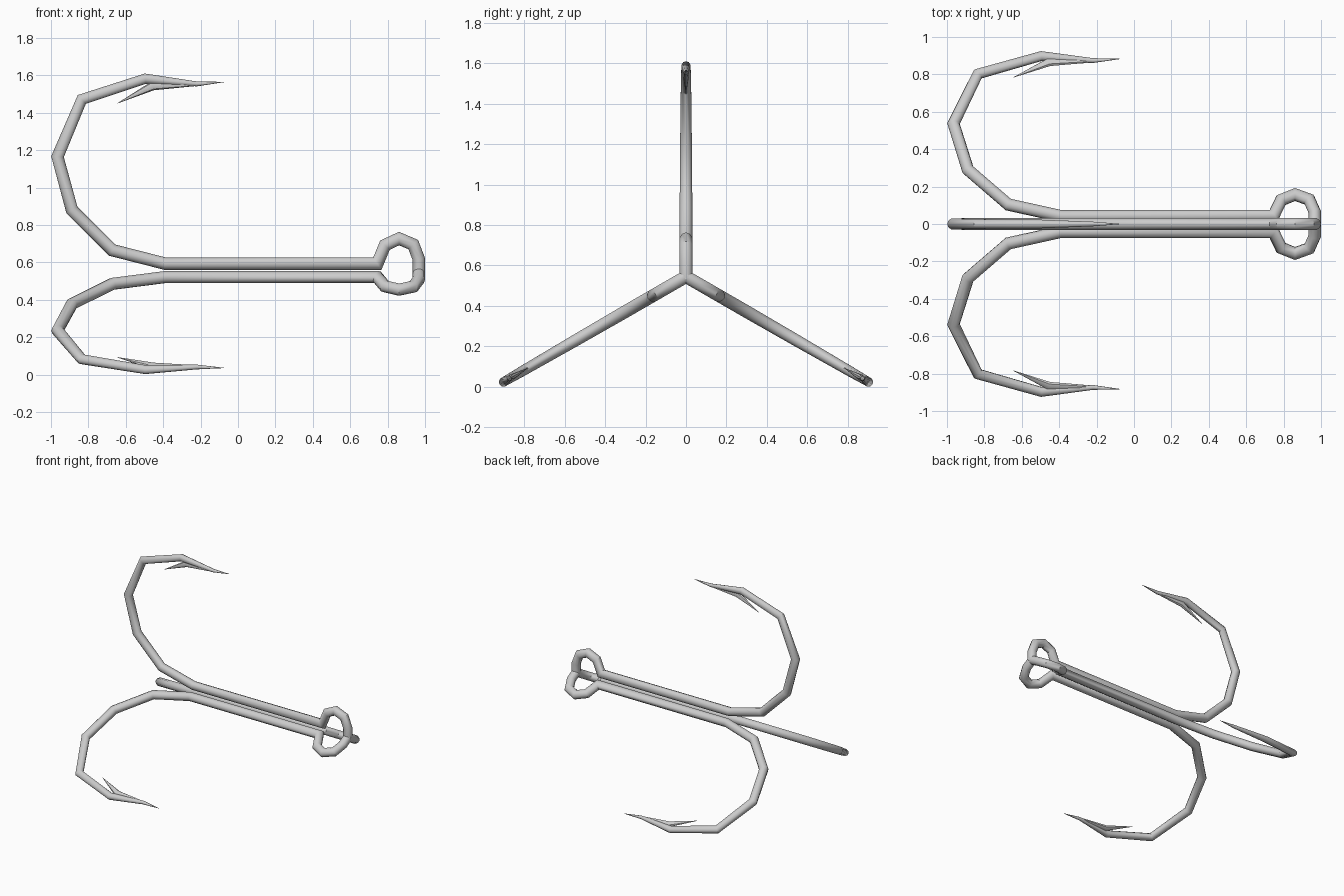
import bpy, bmesh
from math import cos, sin, pi, radians
from mathutils import Vector

if "Cube" in bpy.data.objects:
    bpy.data.objects.remove(bpy.data.objects["Cube"])

AXIS_Z = 0.545   # height of the shared shank axis


def loft(bm, path, sides):
    """Mitred tube in the local xz plane; path = (x, z, in-plane radius, sideways radius)."""
    pts = [Vector((p[0], 0, p[1])) for p in path]
    rings = []
    for i, (p, (_, _, a, b)) in enumerate(zip(pts, path)):
        d0 = (p - pts[i - 1]).normalized() if i else (pts[1] - p).normalized()
        d1 = (pts[i + 1] - p).normalized() if i < len(pts) - 1 else d0
        t = (d0 + d1).normalized()
        n = Vector((-t.z, 0, t.x)) / max(t.dot(d0), 0.5)
        rings.append([bm.verts.new(p + n * a * cos(2 * pi * k / sides)
                                   + Vector((0, b * sin(2 * pi * k / sides), 0)))
                      for k in range(sides)])
    for r0, r1 in zip(rings, rings[1:]):
        for k in range(sides):
            j = (k + 1) % sides
            bm.faces.new((r0[k], r0[j], r1[j], r1[k]))
    bm.faces.new(rings[0][::-1])
    bm.faces.new(rings[-1])


R = 0.033
# eye half loop, shank, bend and tapered point
wire = [(0.967, -0.012, R, R), (0.967, 0.072, R, R), (0.937, 0.150, R, R),
        (0.861, 0.182, R, R), (0.786, 0.147, R, R), (0.745, 0.048, R, R),
        (-0.39, 0.048, R, R), (-0.672, 0.120, R, R), (-0.888, 0.335, R, R),
        (-0.965, 0.620, 0.032, 0.031), (-0.835, 0.926, 0.029, 0.027),
        (-0.495, 1.037, 0.027, 0.024), (-0.22, 1.009, 0.013, 0.013),
        (-0.075, 1.019, 0.001, 0.001)]
# barb swept back from the point
barb = [(-0.20, 1.008, 0.008, 0.008), (-0.455, 0.999, 0.024, 0.016),
        (-0.645, 0.905, 0.001, 0.001)]

bm = bmesh.new()
loft(bm, wire, 10)
loft(bm, barb, 8)
bmesh.ops.recalc_face_normals(bm, faces=bm.faces)
mesh = bpy.data.meshes.new("hook")
bm.to_mesh(mesh)
bm.free()

# three hooks around the shank axis
for name, angle in (("top_hook", 0), ("front_hook", 120), ("back_hook", -120)):
    ob = bpy.data.objects.new(name, mesh.copy())
    bpy.context.collection.objects.link(ob)
    ob.location.z = AXIS_Z
    ob.rotation_euler.x = radians(angle)
    bpy.context.view_layer.objects.active = ob
    ob.select_set(True)
bpy.ops.object.shade_smooth_by_angle(angle=radians(40))
